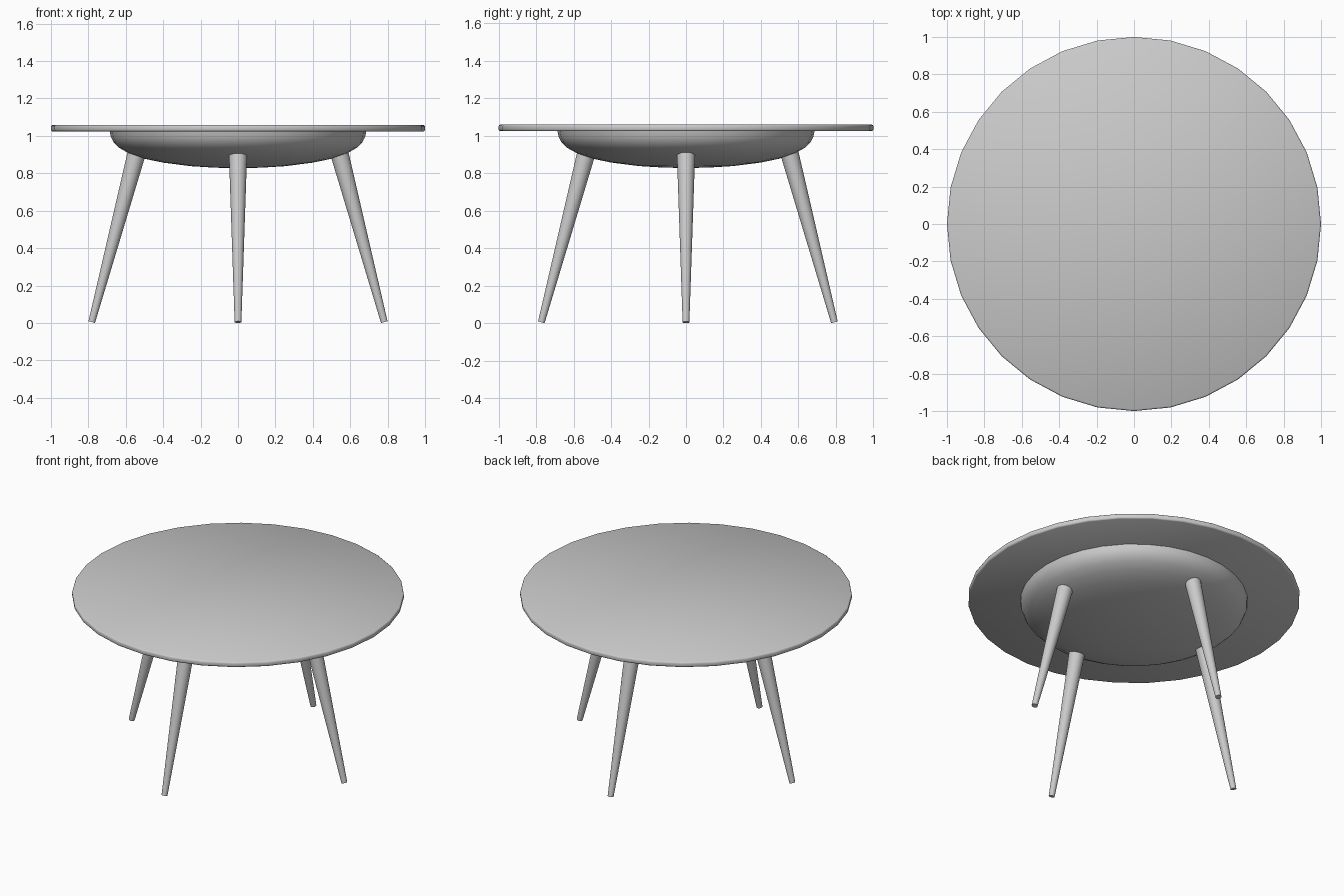
import bpy, math
from mathutils import Vector

if "Cube" in bpy.data.objects:
    bpy.data.objects.remove(bpy.data.objects["Cube"])


def finish(obj, name, angle=40):
    obj.name = name
    bpy.ops.object.select_all(action='DESELECT')
    obj.select_set(True)
    bpy.context.view_layer.objects.active = obj
    bpy.ops.object.shade_smooth_by_angle(angle=math.radians(angle))


def lathe(name, profile, sides):
    """Spin (radius, z) points, listed bottom to top, around the z axis."""
    verts, rings = [], []
    for r, z in profile:
        count = 1 if r == 0 else sides
        rings.append([len(verts) + i for i in range(count)])
        for i in range(count):
            a = 2 * math.pi * i / sides
            verts.append((r * math.cos(a), r * math.sin(a), z))
    faces = []
    for low, high in zip(rings, rings[1:]):
        for i in range(sides):
            j = (i + 1) % sides
            if len(low) == 1:
                faces.append((low[0], high[j], high[i]))
            else:
                faces.append((low[i], low[j], high[j], high[i]))
    # Flat caps on open ends
    if len(rings[0]) > 1:
        faces.append(rings[0][::-1])
    faces.append(rings[-1])
    mesh = bpy.data.meshes.new(name)
    mesh.from_pydata(verts, [], faces)
    obj = bpy.data.objects.new(name, mesh)
    bpy.context.collection.objects.link(obj)
    return obj


# Thin round top with softened rim
top = lathe("table_top", [(0.992, 1.024), (0.998, 1.028), (1.0, 1.034),
                          (1.0, 1.049), (0.998, 1.055), (0.992, 1.059)], 32)
finish(top, "table_top")

# Shallow bowl under the top
bowl = lathe("under_bowl", [(0, 0.828), (0.12, 0.83), (0.25, 0.838), (0.4, 0.857),
                            (0.5, 0.878), (0.58, 0.905), (0.635, 0.936),
                            (0.665, 0.965), (0.68, 0.995), (0.686, 1.026)], 32)
finish(bowl, "under_bowl", 50)

# Four splayed tapered legs, the front/back pair set slightly to the back
legs = {"right_leg": (1, 0, 0), "back_leg": (0, 1, 0.01),
        "left_leg": (-1, 0, 0), "front_leg": (0, -1, 0.01)}
for name, (dx, dy, shift) in legs.items():
    foot = Vector((0.782 * dx, 0.782 * dy + shift, 0.0046))
    head = Vector((0.54 * dx, 0.54 * dy + shift, 0.915))
    axis = head - foot
    bpy.ops.mesh.primitive_cone_add(vertices=24, radius1=0.018, radius2=0.049,
                                    depth=axis.length, location=(foot + head) / 2)
    leg = bpy.context.object
    leg.rotation_euler = axis.to_track_quat('Z', 'Y').to_euler()
    finish(leg, name)
